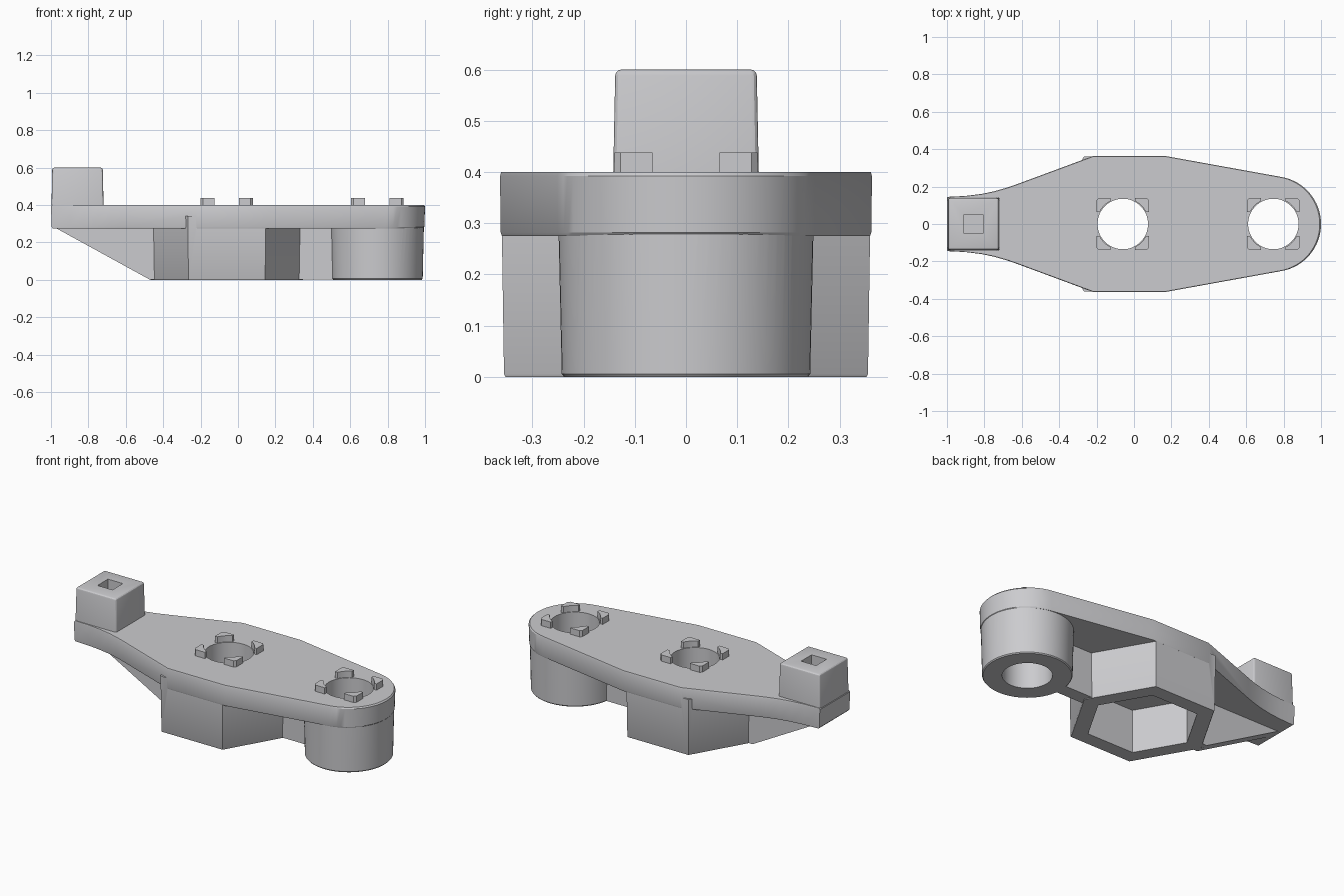
import bpy, bmesh, math
from math import cos, sin, pi, radians

if "Cube" in bpy.data.objects:
    bpy.data.objects.remove(bpy.data.objects["Cube"])

grey = bpy.data.materials.new("light_grey")
grey.diffuse_color = (0.6, 0.6, 0.62, 1)
grey.use_nodes = True
grey.node_tree.nodes["Principled BSDF"].inputs["Base Color"].default_value = grey.diffuse_color


def finish(name, bm):
    bmesh.ops.recalc_face_normals(bm, faces=bm.faces[:])
    me = bpy.data.meshes.new(name)
    bm.to_mesh(me)
    bm.free()
    me.materials.append(grey)
    ob = bpy.data.objects.new(name, me)
    bpy.context.collection.objects.link(ob)
    return ob


def loft(name, outline, levels, centre=(0, 0)):
    """Closed solid: outline scaled about the centre for every (scale, z)."""
    bm = bmesh.new()
    cx, cy = centre
    rings = [[bm.verts.new((cx + x * s, cy + y * s, z)) for x, y in outline]
             for s, z in levels]
    n = len(outline)
    for a, b in zip(rings, rings[1:]):
        for i in range(n):
            j = (i + 1) % n
            bm.faces.new((a[i], a[j], b[j], b[i]))
    bm.faces.new(rings[0])
    bm.faces.new(rings[-1])
    return finish(name, bm)


def web(name, profile, half):
    """Thin rib: an xz profile extruded across y."""
    bm = bmesh.new()
    f = bm.faces.new([bm.verts.new((x, -half, z)) for x, z in profile])
    ext = bmesh.ops.extrude_face_region(bm, geom=[f])
    bmesh.ops.translate(bm, vec=(0, 2 * half, 0),
                        verts=[v for v in ext["geom"] if isinstance(v, bmesh.types.BMVert)])
    return finish(name, bm)


def ring(r, n, start=0.0):
    return [(r * cos(start + 2 * pi * i / n), r * sin(start + 2 * pi * i / n)) for i in range(n)]


def apply(ob, mod):
    bpy.context.view_layer.objects.active = ob
    bpy.ops.object.modifier_apply(modifier=mod.name)


def combine(ob, other, op):
    m = ob.modifiers.new("combine", "BOOLEAN")
    m.operation, m.object, m.solver = op, other, "EXACT"
    apply(ob, m)
    bpy.data.objects.remove(other, do_unlink=True)


HEX, BOSS = (-0.06, 0), (0.745, 0)

# arm plate: curved neck, wide middle, round end
upper = [(0.745 + 0.255 * cos(radians(a)), 0.255 * sin(radians(a))) for a in range(0, 81, 5)]
upper += [(0.17, 0.363), (-0.22, 0.363), (-0.62, 0.215), (-0.68, 0.194),
          (-0.75, 0.174), (-0.82, 0.16), (-0.90, 0.15), (-1.0, 0.145)]
outline = upper + [(x, -y) for x, y in reversed(upper[1:])]
body = loft("lever_body", outline,
            [(0.99, 0.275), (0.996, 0.282), (1, 0.392), (0.993, 0.4)])

# hexagonal housing and round boss, both slightly drafted
hexa = loft("hex_housing", ring(0.413, 6), [(0.985, 0), (0.993, 0.006), (1.007, 0.34)], HEX)
boss = loft("round_boss", ring(0.25, 64), [(0.95, 0), (0.97, 0.006), (1, 0.34)], BOSS)

# ribs under the neck and between housing and boss
neck = web("neck_rib", [(-0.98, 0.28), (-0.475, 0.003), (-0.3, 0.003), (-0.3, 0.33), (-0.98, 0.33)], 0.04)
link = web("link_rib", [(0.2, 0.003), (0.56, 0.003), (0.56, 0.33), (0.2, 0.33)], 0.04)

# square post
post = loft("square_post", [(-0.14, -0.143), (0.14, -0.143), (0.14, 0.143), (-0.14, 0.143)],
            [(1, 0.35), (0.965, 0.6)], (-0.858, 0))
bev = post.modifiers.new("round", "BEVEL")
bev.width, bev.segments = 0.012, 3
apply(post, bev)

for part in (hexa, boss, neck, link, post):
    combine(body, part, "UNION")

# nut pocket, two bores and the post socket
combine(body, loft("pocket_cut", ring(0.31, 6), [(1, -0.1), (1, 0.26)], HEX), "DIFFERENCE")
for c in (HEX, BOSS):
    combine(body, loft("bore_cut", ring(0.135, 64), [(1, -0.1), (1, 0.5)], c), "DIFFERENCE")
combine(body, loft("socket_cut", ring(0.071, 4, pi / 4), [(1, 0.42), (1, 0.7)], (-0.858, 0)), "DIFFERENCE")

# four corner tabs around each bore
arc = [(0.14 * cos(radians(a)), 0.14 * sin(radians(a))) for a in (62.3, 53, 45, 37, 27.7)]
tab = arc + [(0.14, 0.065), (0.14, 0.128), (0.128, 0.14), (0.065, 0.14)]
tabs = []
for label, c in (("hex", HEX), ("boss", BOSS)):
    for k in range(4):
        a = k * pi / 2
        pts = [(x * cos(a) - y * sin(a), x * sin(a) + y * cos(a)) for x, y in tab]
        tabs.append(loft(f"{label}_tab_{k + 1}", pts, [(1, 0.39), (1, 0.438)], c))

# smooth curved walls, keep edges sharp
bpy.ops.object.select_all(action="DESELECT")
for ob in [body] + tabs:
    ob.select_set(True)
bpy.context.view_layer.objects.active = body
bpy.ops.object.shade_smooth_by_angle(angle=radians(25))
